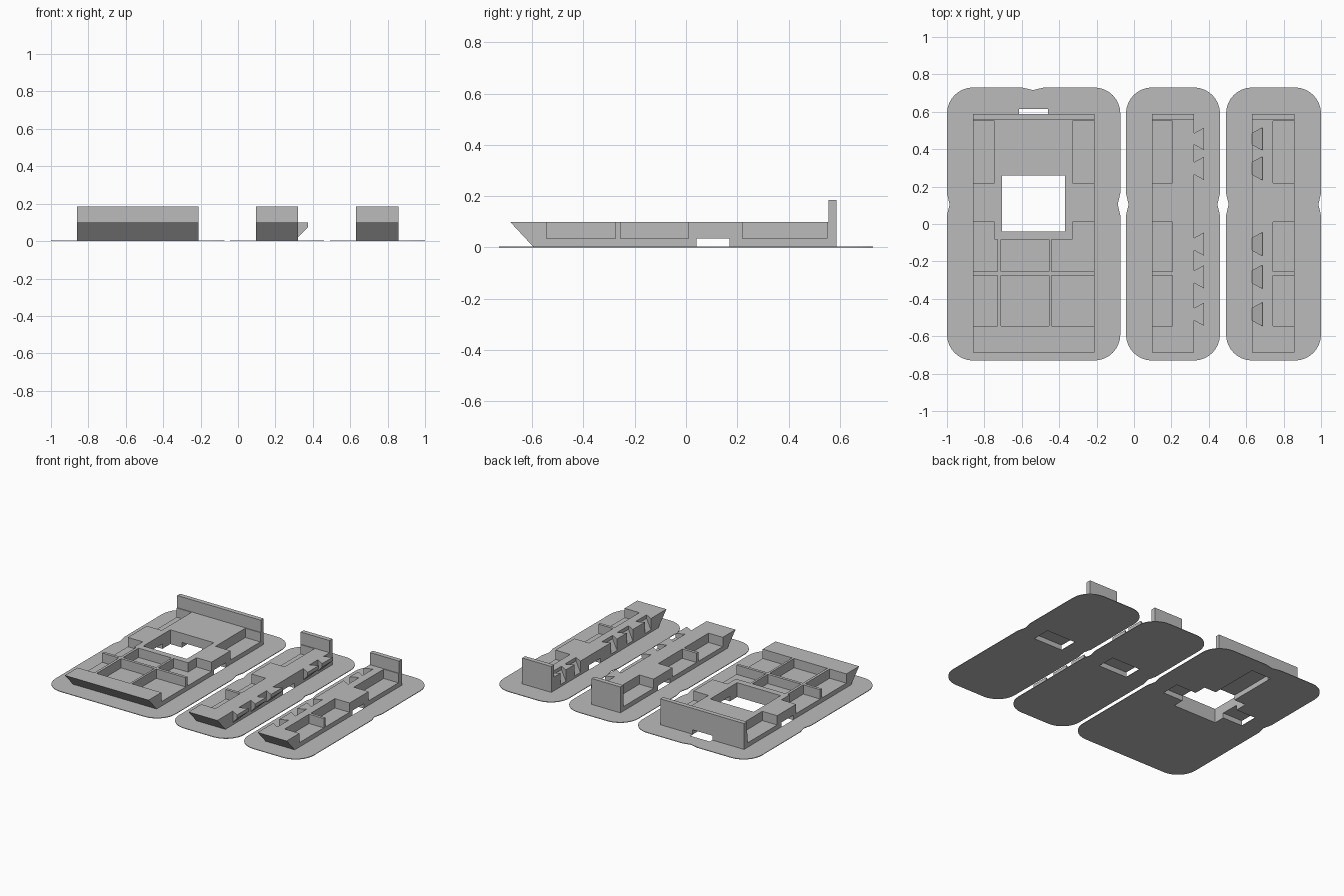
import bpy, bmesh, math
from mathutils import Vector

if "Cube" in bpy.data.objects:
    bpy.data.objects.remove(bpy.data.objects["Cube"])

grey = bpy.data.materials.new("plain grey")
grey.diffuse_color = (0.5, 0.5, 0.5, 1)
grey.use_nodes = True
grey.node_tree.nodes["Principled BSDF"].inputs["Base Color"].default_value = grey.diffuse_color

BRIM, FLOOR, TOP, WALL = 0.004, 0.035, 0.1, 0.185
Y0, Y1 = 0.04, 0.17          # cross channel


def solid(name, lower, upper):
    """Closed solid between two matching point loops."""
    bm = bmesh.new()
    a = [bm.verts.new(p) for p in lower]
    b = [bm.verts.new(p) for p in upper]
    n = len(a)
    bm.faces.new(a[::-1])
    bm.faces.new(b)
    for i in range(n):
        j = (i + 1) % n
        bm.faces.new((a[i], a[j], b[j], b[i]))
    bmesh.ops.recalc_face_normals(bm, faces=bm.faces)
    me = bpy.data.meshes.new(name)
    bm.to_mesh(me)
    bm.free()
    me.materials.append(grey)
    ob = bpy.data.objects.new(name, me)
    bpy.context.collection.objects.link(ob)
    return ob


def prism(pts, z0, z1, name="piece"):
    return solid(name, [(x, y, z0) for x, y in pts], [(x, y, z1) for x, y in pts])


def box(x0, x1, y0, y1, z0, z1):
    return prism([(x0, y0), (x1, y0), (x1, y1), (x0, y1)], z0, z1)


def combine(target, tool, op):
    """Apply a boolean and remove the tool."""
    m = target.modifiers.new("cut", 'BOOLEAN')
    m.operation, m.solver, m.object = op, 'EXACT', tool
    bpy.context.view_layer.objects.active = target
    bpy.ops.object.modifier_apply(modifier=m.name)
    bpy.data.objects.remove(tool, do_unlink=True)


def cut(target, *tools):
    for t in tools:
        combine(target, t, 'DIFFERENCE')


def tray(name, bx0, bx1, x0, x1):
    """Rounded brim with a sloped-front body and a back wall."""
    r, pts = 0.14, []
    for k, (cx, cy) in enumerate([(bx1 - r, 0.73 - r), (bx0 + r, 0.73 - r),
                                  (bx0 + r, r - 0.73), (bx1 - r, r - 0.73)]):
        for i in range(9):
            a = math.pi / 2 * (k + i / 8)
            pts.append((cx + r * math.cos(a), cy + r * math.sin(a)))
    ob = prism(pts, 0, BRIM, name)
    side = [(-0.594, 0.001), (0.587, 0.001), (0.587, WALL), (0.555, WALL),
            (0.555, TOP), (-0.686, TOP)]
    body = solid("body", [(x0, y, z) for y, z in side], [(x1, y, z) for y, z in side])
    combine(ob, body, 'UNION')
    # shallow brim notches in line with the channel
    ym = (Y0 + Y1) / 2
    for x, s in ((bx0, 1), (bx1, -1)):
        cut(ob, prism([(x - s * .02, ym - .06), (x, ym - .06), (x + s * .014, ym),
                       (x, ym + .06), (x - s * .02, ym + .06)], -.05, .05))
    # low channel across the underside
    cut(ob, box(x0 - .001, x1 + .001, Y0, Y1, -.05, FLOOR))
    return ob


def pocket(ob, pts):
    cut(ob, prism(pts, FLOOR, TOP + .03))


def rect(x0, x1, y0, y1):
    return [(x0, y0), (x1, y0), (x1, y1), (x0, y1)]


def dovetail(x, outer, extra):
    """Flared tab with a sloped underside; extra extends it behind the root."""
    lo, hi = outer
    plan = [(x - extra, lo + .03), (x, lo + .03), (x + .055, lo),
            (x + .055, hi), (x, hi - .03), (x - extra, hi - .03)]
    bottom = [0.02, 0.02, 0.075, 0.075, 0.02, 0.02]
    top = TOP if extra > .015 else TOP + .02
    return solid("dovetail", [(px, py, z) for (px, py), z in zip(plan, bottom)],
                 [(px, py, top) for px, py in plan])


rows = [(0.22, 0.55), (-0.255, 0.01), (-0.545, -0.275)]
joints = [(0.395, 0.515), (0.235, 0.36), (-0.17, -0.045), (-0.345, -0.22), (-0.545, -0.42)]

# Wide tray: through window, back channel, eight pockets
wide = tray("wide_tray", -1.0, -0.073, -0.86, -0.212)
cut(wide, box(-0.705, -0.368, -0.04, 0.258, -.05, .15),
    box(-0.615, -0.46, 0.2, 0.615, -.05, FLOOR),
    prism([(-.60, .75), (-.60, .73), (-.54, .716), (-.48, .73), (-.48, .75)], -.05, .05))
L, R = -0.87, -0.2
pocket(wide, rect(L, -0.745, *rows[0]))
pocket(wide, rect(-0.328, R, *rows[0]))
pocket(wide, [(L, -.255), (-.73, -.255), (-.73, -.083), (-.745, -.083), (-.745, .01), (L, .01)])
pocket(wide, [(-.44, -.255), (R, -.255), (R, .01), (-.328, .01), (-.328, -.083), (-.44, -.083)])
pocket(wide, rect(-0.712, -0.455, -0.255, -0.083))
for a, b in ((L, -0.73), (-0.712, -0.455), (-0.44, R)):
    pocket(wide, rect(a, b, *rows[2]))

# Narrow tray with dovetail tabs
tabbed = tray("tabbed_tray", -0.043, 0.46, 0.097, 0.32)
for j in joints:
    combine(tabbed, dovetail(0.32, j, .02), 'UNION')
# Narrow tray with matching sockets
socketed = tray("socketed_tray", 0.492, 1.0, 0.632, 0.857)
for j in joints:
    cut(socketed, dovetail(0.632, j, .01))
for row in rows:
    pocket(tabbed, rect(0.08, 0.207, *row))
    pocket(socketed, rect(0.743, 0.87, *row))
